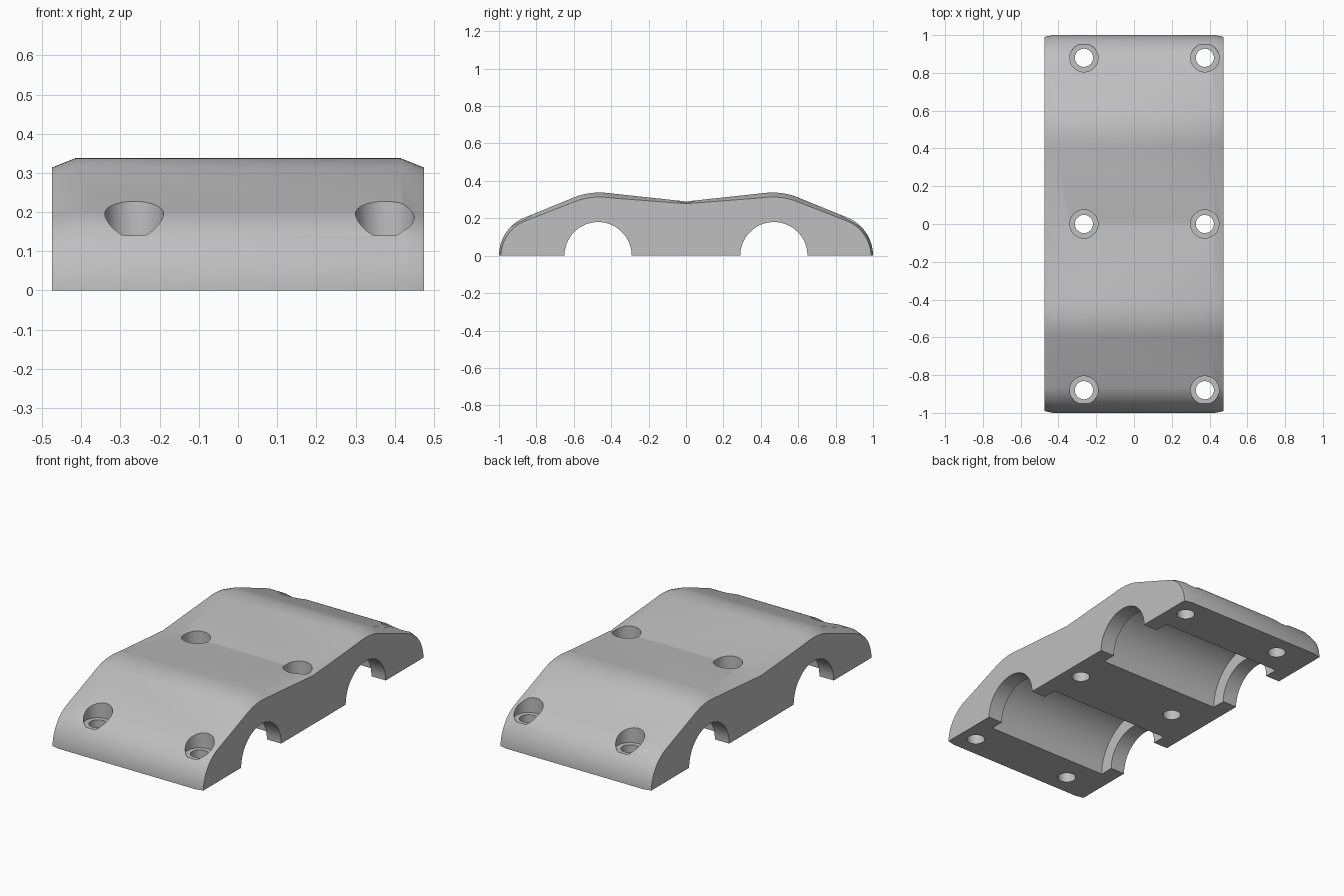
import bpy, bmesh, math
from mathutils import Vector

if "Cube" in bpy.data.objects:
    bpy.data.objects.remove(bpy.data.objects["Cube"])

HALF_W = 0.475
BORE_Y = 0.47

grey = bpy.data.materials.new("plain grey")
grey.use_nodes = True
grey.diffuse_color = (0.52, 0.52, 0.52, 1)
grey.node_tree.nodes["Principled BSDF"].inputs["Base Color"].default_value = (0.52, 0.52, 0.52, 1)


def half_profile():
    """Outer (y, z) points with the edge drop, from the end foot to the middle dip."""
    pts = []
    # rounded end
    for i in range(17):
        t = i / 16
        a = math.radians(68) * t
        n = Vector((math.cos(a), math.sin(a)))
        pts.append((Vector((0.78, 0)) + n * 0.22, n, 0.01 + 0.008 * t))
    # rounded crest between the two slopes
    p, c, q = Vector((0.60, 0.311)), Vector((0.51, 0.349)), Vector((0.40, 0.333))
    for i in range(11):
        t = i / 10
        pt = p * (1 - t) ** 2 + c * 2 * t * (1 - t) + q * t * t
        pts.append((pt, Vector((0, 1)), 0.024))
    pts.append((Vector((0, 0.29)), Vector((0, 1)), 0.012))
    return pts


# Body: four sections across the width, with softly bevelled side edges
half = half_profile()
flip = lambda v: Vector((-v.x, v.y))
profile = half + [(flip(p), flip(n), d) for p, n, d in reversed(half[:-1])]
bm = bmesh.new()


def section(side, edge):
    ring = []
    for p, n, d in profile:
        v = p - n * d if edge else p
        x = HALF_W if edge else HALF_W - 0.036 - d
        ring.append(bm.verts.new((side * x, v.x, v.y)))
    return ring


rings = [section(-1, True), section(-1, False), section(1, False), section(1, True)]
for a, b in zip(rings, rings[1:]):
    for i in range(len(a) - 1):
        bm.faces.new((a[i], b[i], b[i + 1], a[i + 1]))
bm.faces.new(rings[0])
bm.faces.new(rings[-1])
bm.faces.new([r[0] for r in rings] + [r[-1] for r in reversed(rings)])
bmesh.ops.recalc_face_normals(bm, faces=bm.faces)
mesh = bpy.data.meshes.new("clamp_body")
bm.to_mesh(mesh)
bm.free()
body = bpy.data.objects.new("clamp_body", mesh)
bpy.context.collection.objects.link(body)
mesh.materials.append(grey)


def cut(radius, depth, location, along_x=False):
    """Remove a cylinder from the body."""
    rot = (0, math.pi / 2, 0) if along_x else (0, 0, 0)
    bpy.ops.mesh.primitive_cylinder_add(vertices=64, radius=radius, depth=depth,
                                        location=location, rotation=rot)
    cutter = bpy.context.object
    cutter.name = "cutter"
    cutter.hide_render = True
    cutter.data.materials.append(grey)
    mod = body.modifiers.new("cut", "BOOLEAN")
    mod.operation = "DIFFERENCE"
    mod.solver = "EXACT"
    mod.object = cutter
    bpy.context.view_layer.objects.active = body
    bpy.ops.object.modifier_apply(modifier=mod.name)
    bpy.data.objects.remove(cutter)


# Two bores: narrow at the side walls, wider inside
for y in (-BORE_Y, BORE_Y):
    cut(0.18, 1.4, (0, y, 0), True)
    cut(0.26, 0.77, (0, y, 0), True)

# Six counterbored screw holes
for x in (-0.265, 0.375):
    for y in (-0.88, 0, 0.88):
        cut(0.048, 1.0, (x, y, 0.1))
        cut(0.075, 0.5, (x, y, 0.14 + 0.25))

bpy.ops.object.select_all(action="DESELECT")
body.select_set(True)
bpy.context.view_layer.objects.active = body
bpy.ops.object.shade_smooth_by_angle(angle=math.radians(30))
